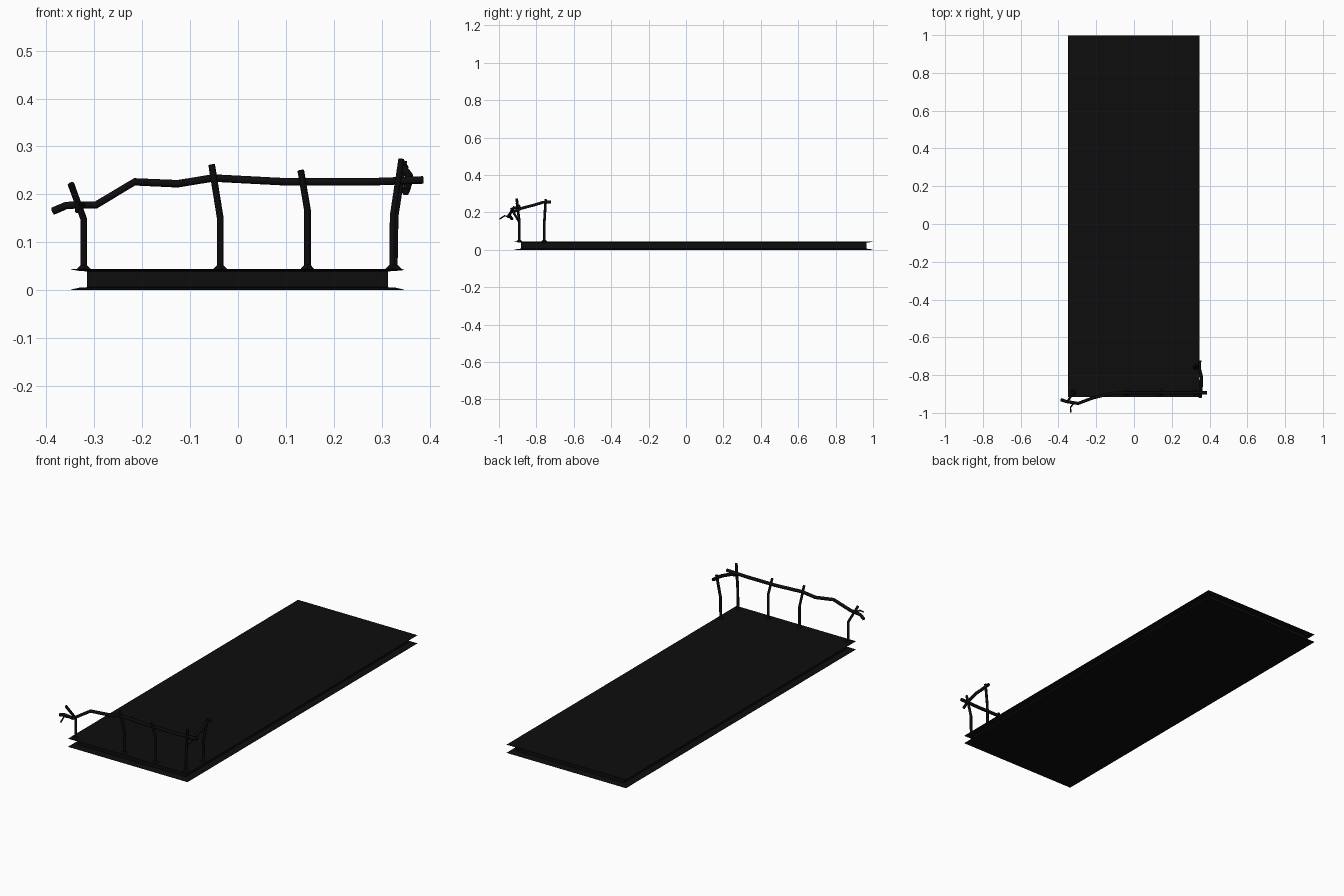
import bpy, bmesh

if "Cube" in bpy.data.objects:
    bpy.data.objects.remove(bpy.data.objects["Cube"])

mat = bpy.data.materials.new("black")
mat.diffuse_color = (0.004, 0.004, 0.004, 1)
mat.use_nodes = True
mat.node_tree.nodes["Principled BSDF"].inputs["Base Color"].default_value = mat.diffuse_color

CX, CY = -0.001, 0.041          # platform centre
HX, HY = 0.348, 0.957           # platform half sizes


def finish(name, bm):
    bmesh.ops.recalc_face_normals(bm, faces=bm.faces)
    me = bpy.data.meshes.new(name)
    bm.to_mesh(me)
    bm.free()
    ob = bpy.data.objects.new(name, me)
    bpy.context.collection.objects.link(ob)
    me.materials.append(mat)
    return ob


def stacked_slab(name, layers):
    """Rectangular rings (inset, z) joined bottom to top and capped."""
    bm = bmesh.new()
    rings = []
    for inset, z in layers:
        x, y = HX - inset, HY - inset
        rings.append([bm.verts.new((CX + sx * x, CY + sy * y, z))
                      for sx, sy in ((-1, -1), (1, -1), (1, 1), (-1, 1))])
    for a, b in zip(rings, rings[1:]):
        for i in range(4):
            j = (i + 1) % 4
            bm.faces.new((a[i], a[j], b[j], b[i]))
    bm.faces.new(rings[0])
    bm.faces.new(rings[-1])
    return finish(name, bm)


def stick(name, points, radius):
    """Bent six-sided branch following the points."""
    cu = bpy.data.curves.new(name, 'CURVE')
    cu.dimensions = '3D'
    cu.bevel_depth = radius
    cu.bevel_resolution = 1
    cu.use_fill_caps = True
    sp = cu.splines.new('POLY')
    sp.points.add(len(points) - 1)
    for p, co in zip(sp.points, points):
        p.co = (*co, 1)
    cu.materials.append(mat)
    ob = bpy.data.objects.new(name, cu)
    bpy.context.collection.objects.link(ob)
    return ob


def foot(name, x, y):
    bm = bmesh.new()
    bmesh.ops.create_cone(bm, cap_ends=True, segments=6, radius1=0.02,
                          radius2=0.008, depth=0.011)
    bmesh.ops.translate(bm, verts=bm.verts, vec=(x, y, 0.0465))
    return finish(name, bm)


# Platform: two thin bevelled sheets around a recessed core
stacked_slab("platform", [(0, 0), (0, 0.001), (0.018, 0.005), (0.034, 0.006),
                          (0.034, 0.039), (0.018, 0.040), (0, 0.043), (0, 0.044)])

# Fence posts: straight up, then bent near the top
posts = [
    [(-0.322, -0.892, 0.04), (-0.322, -0.892, 0.148), (-0.349, -0.935, 0.222)],
    [(-0.037, -0.892, 0.04), (-0.037, -0.892, 0.150), (-0.055, -0.905, 0.262)],
    [(0.145, -0.892, 0.04), (0.145, -0.892, 0.167), (0.131, -0.905, 0.250)],
    [(0.322, -0.892, 0.04), (0.323, -0.892, 0.155), (0.341, -0.905, 0.274)],
    [(0.327, -0.757, 0.04), (0.329, -0.757, 0.155), (0.347, -0.750, 0.270)],
]
for i, pts in enumerate(posts, 1):
    stick(f"post_{i}", pts, 0.007)
    foot(f"post_foot_{i}", pts[0][0], pts[0][1])

# Crooked front rail with its small twig
stick("front_rail", [(-0.386, -0.930, 0.165), (-0.358, -0.940, 0.177),
                     (-0.296, -0.950, 0.178), (-0.216, -0.920, 0.226),
                     (-0.126, -0.898, 0.222), (-0.053, -0.893, 0.234),
                     (0.101, -0.893, 0.226), (0.275, -0.893, 0.226),
                     (0.387, -0.893, 0.230)], 0.0085)
stick("rail_twig", [(-0.318, -0.948, 0.177), (-0.336, -0.970, 0.182),
                    (-0.336, -0.997, 0.164)], 0.004)

# Short side rail
stick("side_rail", [(0.350, -0.918, 0.205), (0.355, -0.880, 0.222),
                    (0.357, -0.810, 0.240), (0.346, -0.765, 0.254),
                    (0.348, -0.722, 0.256)], 0.0085)
